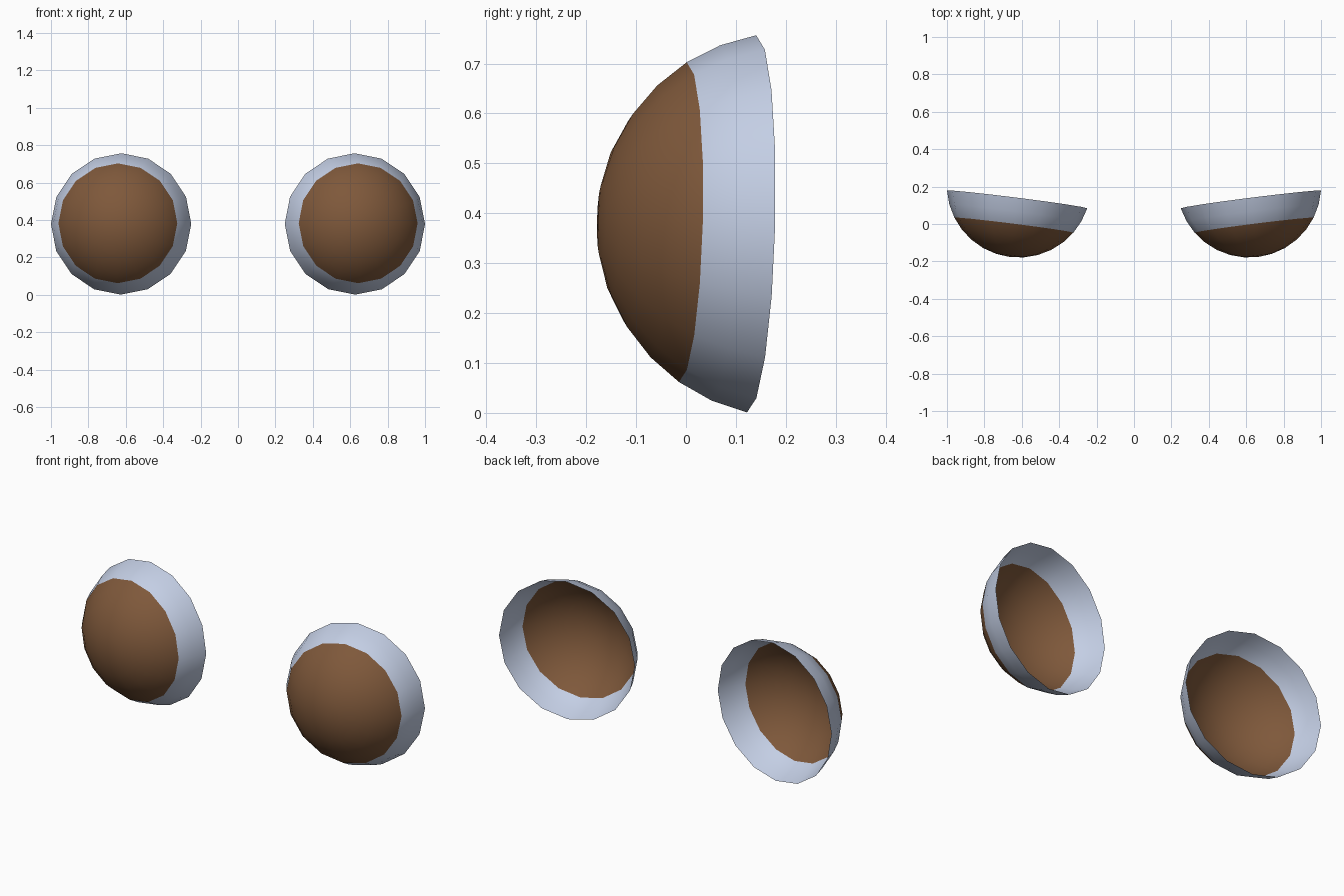
import bpy, bmesh, math
from mathutils import Matrix

if "Cube" in bpy.data.objects:
    bpy.data.objects.remove(bpy.data.objects["Cube"])

RADIUS = 0.3854
STEP = math.radians(11.25)                 # sphere has 16 rings
RIM_Z = RADIUS * math.cos(7 * STEP)        # open back edge
IRIS_Z = RADIUS * math.cos(5 * STEP)       # edge of the brown area


def make_material(name, color):
    mat = bpy.data.materials.new(name)
    mat.diffuse_color = (*color, 1.0)
    mat.use_nodes = True
    mat.node_tree.nodes["Principled BSDF"].inputs["Base Color"].default_value = mat.diffuse_color
    return mat


grey = make_material("pale_blue_grey", (0.55, 0.62, 0.78))
brown = make_material("brown", (0.21, 0.098, 0.043))


def make_eye(name, side):
    """Open dome turned outward; side is 1 for right, -1 for left."""
    bm = bmesh.new()
    bmesh.ops.create_uvsphere(bm, u_segments=16, v_segments=16, radius=RADIUS)
    # Cut away everything behind the rim
    back = [v for v in bm.verts if v.co.z < RIM_Z - 0.001]
    bmesh.ops.delete(bm, geom=back, context='VERTS')
    # Brown front, pale outer band
    for f in bm.faces:
        f.smooth = True
        f.material_index = 1 if f.calc_center_median().z > IRIS_Z else 0
    # Point the dome forward, slightly up and outward
    place = (Matrix.Translation((0.6155, 0.206, 0.377))
             @ Matrix.Rotation(math.radians(7.2), 4, 'Z')
             @ Matrix.Rotation(math.radians(90 - 1.4), 4, 'X'))
    bm.transform(place)
    if side < 0:
        bm.transform(Matrix.Diagonal((-1, 1, 1, 1)))
        bmesh.ops.reverse_faces(bm, faces=bm.faces[:])
    mesh = bpy.data.meshes.new(name)
    bm.to_mesh(mesh)
    bm.free()
    mesh.materials.append(grey)
    mesh.materials.append(brown)
    bpy.context.collection.objects.link(bpy.data.objects.new(name, mesh))


make_eye("right_eye", 1)
make_eye("left_eye", -1)
